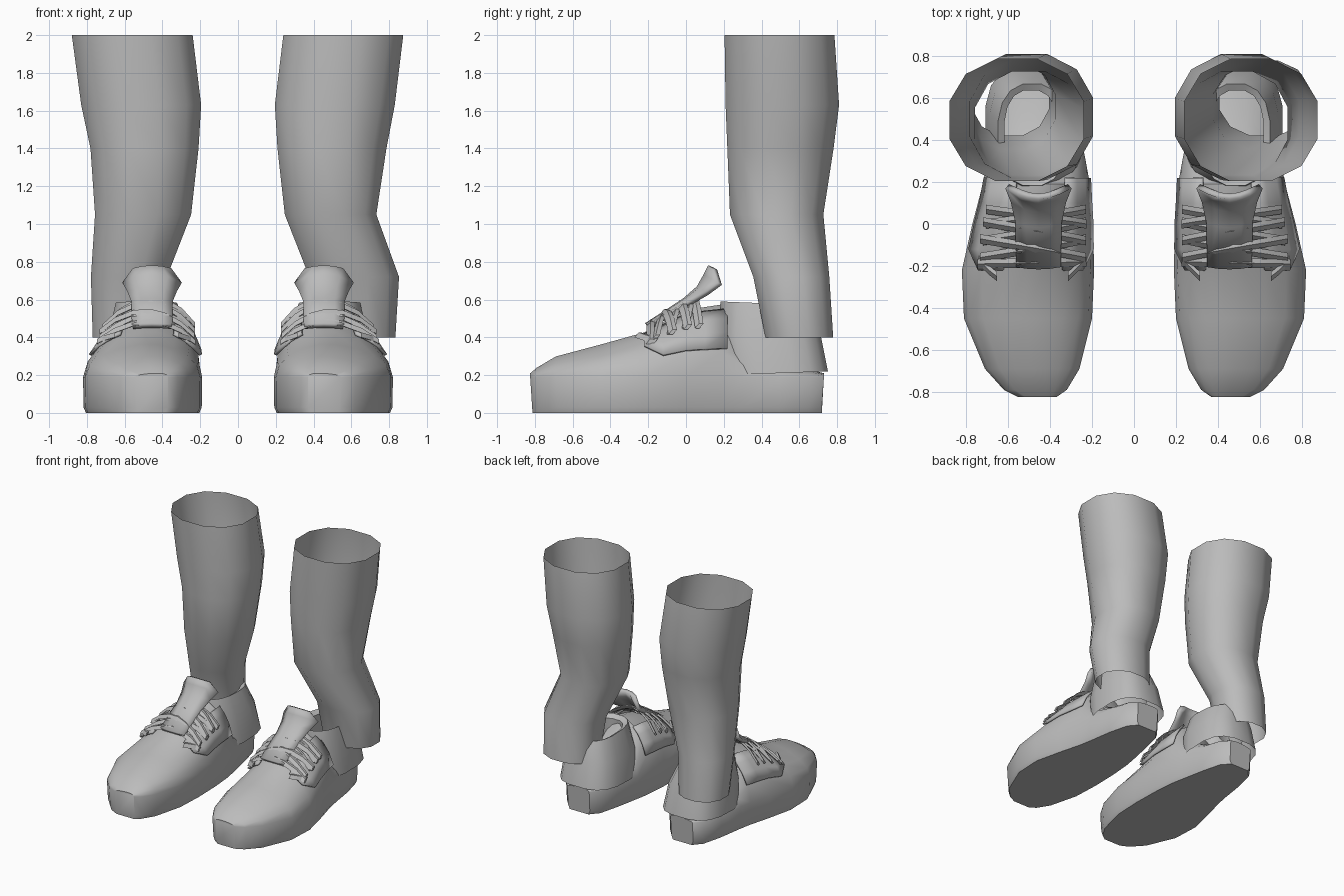
import bpy, bmesh
from math import sin, cos, pi, radians

cube = bpy.data.objects.get("Cube")
if cube:
    bpy.data.objects.remove(cube)

grey = bpy.data.materials.new("plain grey")
grey.use_nodes = True
grey.diffuse_color = (0.5, 0.5, 0.5, 1)
grey.node_tree.nodes["Principled BSDF"].inputs["Base Color"].default_value = (0.5, 0.5, 0.5, 1)


def loft(name, rings, closed=True, caps=False, mirror=True, angle=45):
    """Skin a list of point rows, then mirror to the other foot."""
    bm = bmesh.new()
    rows = [[bm.verts.new(p) for p in ring] for ring in rings]
    n = len(rows[0])
    for a, b in zip(rows, rows[1:]):
        for i in range(n if closed else n - 1):
            j = (i + 1) % n
            bm.faces.new((a[i], a[j], b[j], b[i]))
    if caps:
        bm.faces.new(rows[0])
        bm.faces.new(rows[-1])
    bmesh.ops.recalc_face_normals(bm, faces=bm.faces)
    mesh = bpy.data.meshes.new(name)
    bm.to_mesh(mesh)
    bm.free()
    mesh.materials.append(grey)
    ob = bpy.data.objects.new(name, mesh)
    bpy.context.collection.objects.link(ob)
    if mirror:
        ob.modifiers.new("other foot", "MIRROR").use_axis[0] = True
    bpy.ops.object.select_all(action="DESELECT")
    ob.select_set(True)
    bpy.context.view_layer.objects.active = ob
    bpy.ops.object.shade_smooth_by_angle(angle=radians(angle))
    return ob


def oval(x0, x1, y0, y1, z_front, z_back, n, power=1.0):
    """Ring between x and y limits, tilted from front to back."""
    ring = []
    for i in range(n):
        a = 2 * pi * (i + 0.5) / n
        c, s = cos(a), sin(a)
        c = abs(c) ** power * (1 if c > 0 else -1)
        s = abs(s) ** power * (1 if s > 0 else -1)
        ring.append(((x0 + x1) / 2 + c * (x1 - x0) / 2,
                     (y0 + y1) / 2 + s * (y1 - y0) / 2,
                     z_front + (z_back - z_front) * (s + 1) / 2))
    return ring


# Open trouser legs: height, inner x, left outer x, right outer x, front y, back y
LEG = [(2.0, 0.23, 0.885, 0.89, 0.195, 0.795),
       (1.63, 0.185, 0.84, 0.84, 0.2, 0.82),
       (1.4, 0.2, 0.795, 0.79, 0.21, 0.79),
       (1.05, 0.24, 0.74, 0.765, 0.225, 0.735),
       (0.72, 0.37, 0.86, 0.785, 0.35, 0.765),
       (0.4, 0.4, 0.84, 0.775, 0.415, 0.785)]
loft("left_leg", [oval(a, l, f, b, z, z, 12, 0.9) for z, a, l, r, f, b in LEG],
     mirror=False, angle=60)
loft("right_leg", [oval(-r, -a, f, b, z, z, 12, 0.9) for z, a, l, r, f, b in LEG],
     mirror=False, angle=60)

# Shoe stations along y: y, inner x, outer x, crest height
SHOE = [(-0.825, 0.37, 0.55, 0.21), (-0.79, 0.32, 0.62, 0.24),
        (-0.69, 0.26, 0.71, 0.30), (-0.45, 0.2, 0.81, 0.365),
        (-0.22, 0.19, 0.82, 0.43), (0.0, 0.195, 0.77, 0.55),
        (0.19, 0.21, 0.72, 0.58), (0.3, 0.23, 0.7, 0.38),
        (0.5, 0.27, 0.67, 0.26), (0.66, 0.31, 0.63, 0.23), (0.73, 0.37, 0.57, 0.21)]
WELT = 0.19


def surface(y, degrees, lift=0.0):
    """Point on the shoe upper at a station and an angle across it."""
    for a, b in zip(SHOE, SHOE[1:]):
        if y <= b[0]:
            break
    k = (y - a[0]) / (b[0] - a[0])
    x0, x1, top = (a[i] + (b[i] - a[i]) * k for i in (1, 2, 3))
    t = radians(degrees)
    c = cos(t)
    c = abs(c) ** 1.12 * (1 if c > 0 else -1)
    s = sin(t)
    return ((x0 + x1) / 2 + c * ((x1 - x0) / 2 + lift) - 0.03 * s * s,
            y, WELT + s * (top - WELT + lift))


# Sole side walls and vamp in one skin
body = []
for y, x0, x1, top in SHOE:
    upper = [surface(y, d) for d in range(0, 181, 20)]
    squeeze = 0.985
    body.append([(x0 + 0.015, y * squeeze, 0), (x1 - 0.015, y * squeeze, 0),
                 (x1 - 0.002, y * squeeze, 0.03)] + upper +
                [(x0 + 0.002, y * squeeze, 0.03)])
loft("shoe_body", body, caps=True)

# Heel collar, flared at its lower edge and open at the top
loft("heel_collar", [oval(0.225, 0.71, 0.2, 0.755, 0.2, 0.22, 16, 0.7),
                     oval(0.255, 0.69, 0.17, 0.715, 0.4, 0.42, 16, 0.7),
                     oval(0.32, 0.65, 0.18, 0.67, 0.59, 0.57, 16, 0.8),
                     oval(0.36, 0.62, 0.21, 0.64, 0.56, 0.55, 16, 0.8),
                     oval(0.34, 0.63, 0.2, 0.66, 0.32, 0.32, 16, 0.8)])

# Lace panels on both sides of the throat
for name, lo, hi in (("outer_lace_panel", 22, 62), ("inner_lace_panel", 158, 118)):
    rows = []
    for y in (-0.22, -0.12, 0.0, 0.1, 0.22):
        low = lo + (hi - lo) * (0.45 if y < -0.2 else 0)
        span = [surface(min(y, 0.19), low + (hi - low) * k / 3, 0.016) for k in range(4)]
        rows.append([(p[0], y, p[2]) for p in span])
    panel = loft(name, rows, closed=False)
    solid = panel.modifiers.new("thickness", "SOLIDIFY")
    solid.thickness = 0.015
    solid.offset = 0

# Arched tongue standing up from the throat
rows = []
for y, z, half, wing in ((-0.2, 0.45, 0.1, 0.01), (0.0, 0.58, 0.1, 0.02),
                         (0.08, 0.65, 0.115, 0.04), (0.12, 0.72, 0.14, 0.07),
                         (0.145, 0.77, 0.085, 0.02)):
    rows.append([(0.455 + half * u, y + wing * u * u, z - wing * 0.6 * u * u)
                 for u in (-1, -0.5, 0, 0.5, 1)])
tongue = loft("tongue", rows, closed=False)
solid = tongue.modifiers.new("thickness", "SOLIDIFY")
solid.thickness = 0.03


def lace(name, y0, d0, y1, d1, lift=0.035):
    """Flat four-sided cord laid across the upper."""
    rings = []
    for i in range(7):
        k = i / 6
        x, y, z = surface(y0 + (y1 - y0) * k, d0 + (d1 - d0) * k, lift)
        rings.append([(x, y - 0.022, z - 0.012), (x, y, z + 0.014),
                      (x, y + 0.022, z + 0.012), (x, y, z - 0.014)])
    loft(name, rings, caps=True, angle=30)


# Straight bar, then crossing laces
lace("lace_bar", -0.19, 40, -0.18, 142)
for i, (y0, y1) in enumerate(((-0.16, -0.07), (-0.08, 0.01), (0.0, 0.07))):
    lace(f"lace_up_{i + 1}", y0, 42, y1, 140, 0.04)
    lace(f"lace_down_{i + 1}", y1, 40, y0, 138, 0.05)

# Loose lace ends near the toe side of the throat
lace("outer_lace_end", -0.25, 58, -0.17, 40, 0.03)
lace("inner_lace_end", -0.25, 122, -0.17, 140, 0.03)
